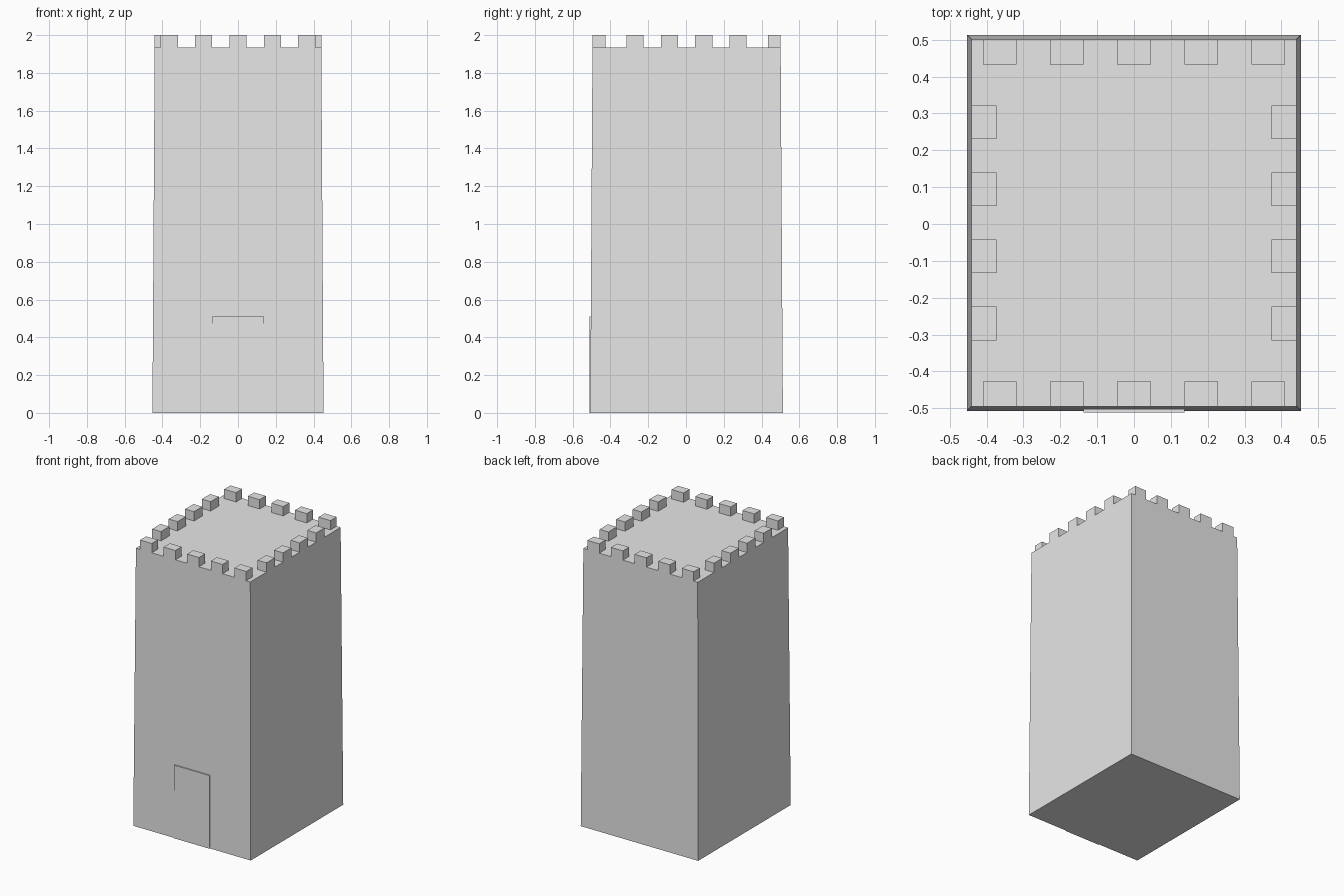
import bpy
import bmesh

default = bpy.data.objects.get("Cube")
if default:
    bpy.data.objects.remove(default, do_unlink=True)

# Single stone colour
stone = bpy.data.materials.new("stone_grey")
stone.use_nodes = True
colour = (0.8, 0.8, 0.8, 1.0)
stone.diffuse_color = colour
stone.node_tree.nodes["Principled BSDF"].inputs["Base Color"].default_value = colour

MID_Y = 0.003
WALL_TOP, TOTAL = 1.935, 2.0
BASE_X, BASE_Y = 0.453, 0.51
TOP_X, TOP_Y = 0.441, 0.498
WIDTH, DEPTH, SPACING = 0.091, 0.068, 0.182


def block(name, centre, size, taper=(1, 1)):
    """Box from centre and size, with its upper face scaled by taper."""
    bm = bmesh.new()
    bmesh.ops.create_cube(bm, size=1)
    for v in bm.verts:
        if v.co.z > 0:
            v.co.x *= taper[0]
            v.co.y *= taper[1]
        for i in range(3):
            v.co[i] *= size[i]
    mesh = bpy.data.meshes.new(name)
    bm.to_mesh(mesh)
    bm.free()
    mesh.materials.append(stone)
    obj = bpy.data.objects.new(name, mesh)
    obj.location = centre
    bpy.context.collection.objects.link(obj)
    return obj


# Tapered tower body
block("tower_body", (0, MID_Y, WALL_TOP / 2),
      (2 * BASE_X, 2 * BASE_Y, WALL_TOP),
      (TOP_X / BASE_X, TOP_Y / BASE_Y))

# Thin door slab standing just proud of the front wall
block("door", (0, -0.502, 0.255), (0.274, 0.02, 0.51))

# Battlements: five on front and back, four on each side
height = TOTAL - WALL_TOP
z = WALL_TOP + height / 2
for side, y_sign in (("front", -1), ("back", 1)):
    for i in range(5):
        block(f"{side}_merlon_{i + 1}",
              ((i - 2) * SPACING, MID_Y + y_sign * (TOP_Y - DEPTH / 2), z),
              (WIDTH, DEPTH, height))
for side, x_sign in (("right", -1), ("left", 1)):
    for i in range(4):
        block(f"{side}_merlon_{i + 1}",
              (x_sign * (TOP_X - DEPTH / 2), MID_Y + (i - 1.5) * SPACING, z),
              (DEPTH, WIDTH, height))
